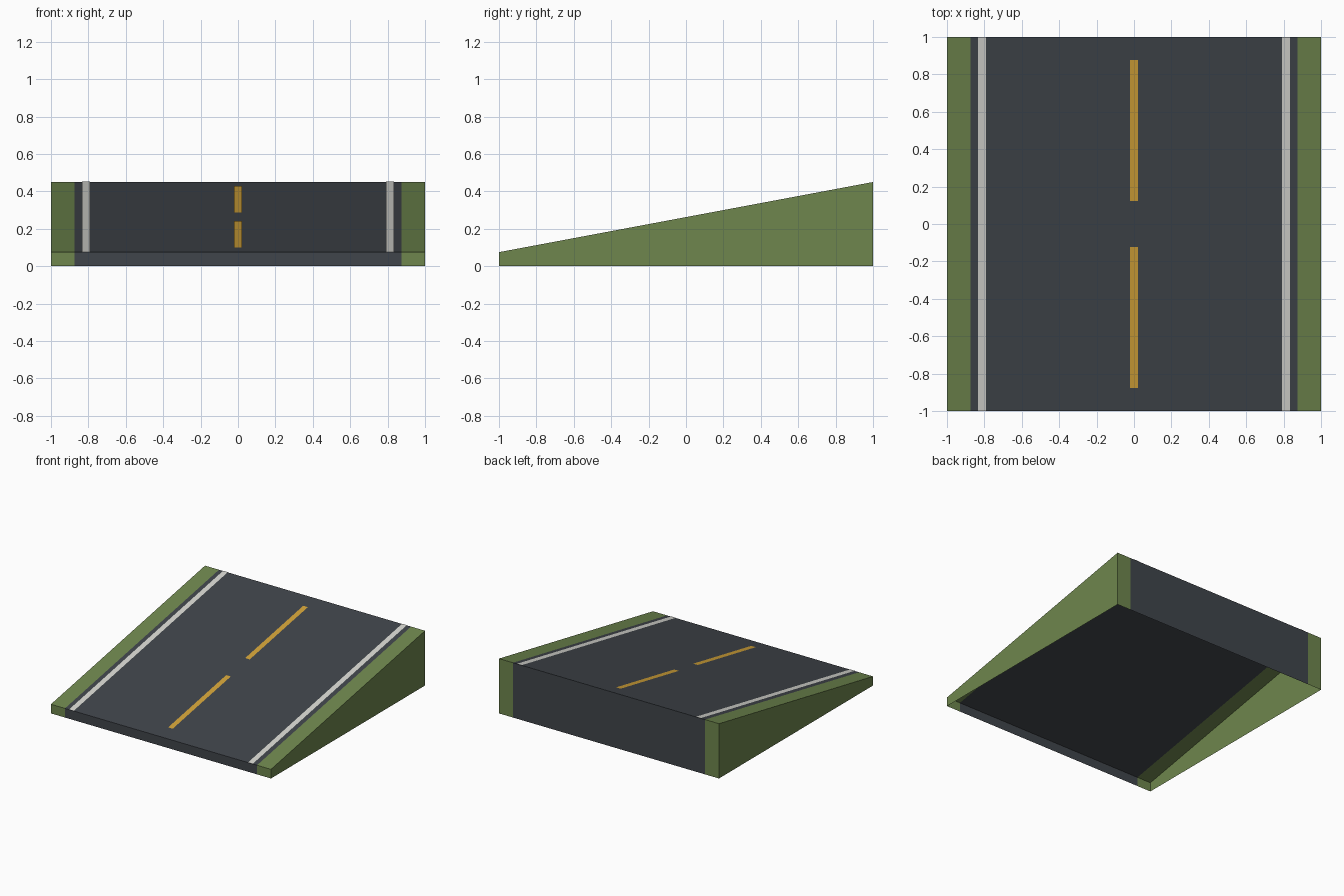
import bpy

cube = bpy.data.objects.get("Cube")
if cube:
    bpy.data.objects.remove(cube, do_unlink=True)

FRONT_Z, BACK_Z = 0.075, 0.45
ROAD_X = 0.873
LIFT = 0.002


def material(name, rgb):
    mat = bpy.data.materials.new(name)
    mat.use_nodes = True
    color = (*rgb, 1)
    mat.diffuse_color = color
    bsdf = mat.node_tree.nodes["Principled BSDF"]
    bsdf.inputs["Base Color"].default_value = color
    bsdf.inputs["Roughness"].default_value = 0.9
    return mat


asphalt = material("asphalt", (0.051, 0.059, 0.069))
grass = material("grass_green", (0.156, 0.238, 0.075))
white = material("line_white", (0.67, 0.67, 0.63))
yellow = material("line_yellow", (0.64, 0.36, 0.04))


def slope(y):
    """Height of the ramp surface at y."""
    return FRONT_Z + (BACK_Z - FRONT_Z) * (y + 1) / 2


def add_mesh(name, verts, faces, mat):
    mesh = bpy.data.meshes.new(name)
    mesh.from_pydata(verts, [], faces)
    mesh.materials.append(mat)
    obj = bpy.data.objects.new(name, mesh)
    bpy.context.scene.collection.objects.link(obj)
    return obj


def ramp_band(name, x0, x1, mat, side=0):
    """Open-bottomed strip of ramp: front, slope, back and an optional outer wall."""
    profile = [(-1, 0), (-1, FRONT_Z), (1, BACK_Z), (1, 0)]
    verts = [(x, y, z) for x in (x0, x1) for y, z in profile]
    faces = [(i, i + 4, i + 5, i + 1) for i in range(3)]
    if side < 0:
        faces.append((0, 1, 2, 3))
    elif side > 0:
        faces.append((7, 6, 5, 4))
    add_mesh(name, verts, faces, mat)


def painted_line(name, x0, x1, y0, y1, mat):
    """Thin painted marking lying on the slope."""
    corners = [(x0, y0), (x1, y0), (x1, y1), (x0, y1)]
    add_mesh(name, [(x, y, slope(y) + LIFT) for x, y in corners], [(0, 1, 2, 3)], mat)


# Road deck and grassy verges
ramp_band("road_deck", -ROAD_X, ROAD_X, asphalt)
ramp_band("right_verge", -1, -ROAD_X, grass, -1)
ramp_band("left_verge", ROAD_X, 1, grass, 1)

# Edge lines
painted_line("right_edge_line", -0.835, -0.792, -1, 1, white)
painted_line("left_edge_line", 0.792, 0.835, -1, 1, white)

# Centre dashes
painted_line("front_centre_dash", -0.021, 0.021, -0.877, -0.123, yellow)
painted_line("back_centre_dash", -0.021, 0.021, 0.123, 0.877, yellow)
